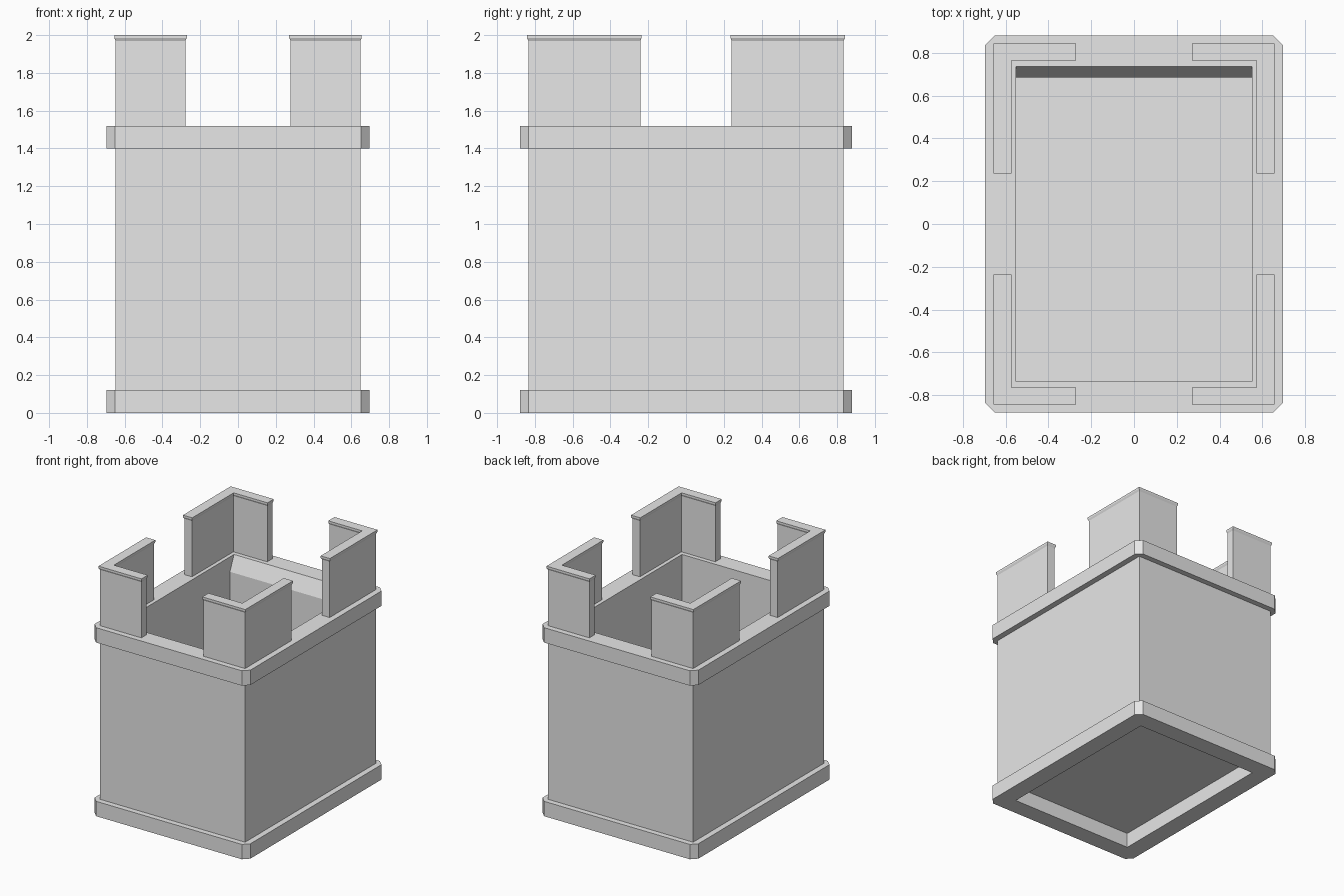
import bpy, bmesh

cube = bpy.data.objects.get("Cube")
if cube:
    bpy.data.objects.remove(cube, do_unlink=True)

stone = bpy.data.materials.new("plain grey")
stone.use_nodes = True
GREY = (0.8, 0.8, 0.8, 1)
stone.diffuse_color = GREY
stone.node_tree.nodes["Principled BSDF"].inputs["Base Color"].default_value = GREY


def rect(x, y, z, chamfer=0.0, back=None):
    """Rectangular loop with cut corners; back moves the +y side."""
    b = y if back is None else back
    c = chamfer
    return [(p, q, z) for p, q in (
        (x, c - y), (x, b - c), (x - c, b), (c - x, b),
        (-x, b - c), (-x, c - y), (c - x, -y), (x - c, -y))]


def loft(name, loops, ring=False):
    """Bridge the loops in order, then close them as a ring or with end caps."""
    bm = bmesh.new()
    rows = [[bm.verts.new(p) for p in loop] for loop in loops]
    pairs = list(zip(rows, rows[1:]))
    if ring:
        pairs.append((rows[-1], rows[0]))
    else:
        bm.faces.new(rows[0][::-1])
        bm.faces.new(rows[-1])
    for a, b in pairs:
        for i in range(len(a)):
            j = (i + 1) % len(a)
            bm.faces.new((a[i], a[j], b[j], b[i]))
    bmesh.ops.remove_doubles(bm, verts=bm.verts, dist=0.0001)
    bmesh.ops.recalc_face_normals(bm, faces=bm.faces)
    mesh = bpy.data.meshes.new(name)
    bm.to_mesh(mesh)
    bm.free()
    mesh.materials.append(stone)
    obj = bpy.data.objects.new(name, mesh)
    bpy.context.collection.objects.link(obj)
    return obj


BX, BY = 0.648, 0.835      # wall outside
TX, TY = 0.695, 0.88       # trim outside
IX, IY = 0.55, 0.735       # opening
LEDGE = 0.683              # thicker rear wall inside
CUT = 0.045
LOW, HIGH, DECK = 0.12, 1.40, 1.52

# Hollow tower body with a thin floor
loft("tower_walls", [
    rect(BX, BY, LOW), rect(BX, BY, HIGH),
    rect(IX, IY, HIGH, back=LEDGE), rect(IX, IY, LOW + 0.02, back=LEDGE)])

# Chamfered trim bands, the upper one sloping inward at the rear
for name, z0, z1, back in (("base_trim", 0, LOW, IY), ("upper_trim", HIGH, DECK, LEDGE)):
    loft(name, [
        rect(TX, TY, z0, CUT), rect(TX, TY, z1, CUT),
        rect(IX, IY, z1), rect(IX, IY, z0, back=back)], ring=True)


def corner(sx, sy, z, flare):
    """L-shaped plan of one corner battlement."""
    f = flare
    ox, oy = BX + f, BY + f
    ix, iy = 0.58 - f, 0.77 - f
    ex, ey = 0.278 - f, 0.242 - f
    plan = [(ox, oy), (ex, oy), (ex, iy), (ix, iy), (ix, ey), (ox, ey)]
    return [(sx * x, sy * y, z) for x, y in plan]


# Four corner battlements with a slightly flared cap
for sx, side in ((1, "left"), (-1, "right")):
    for sy, end in ((1, "back"), (-1, "front")):
        loft(f"{end}_{side}_battlement", [
            corner(sx, sy, z, f) for z, f in
            ((DECK, 0), (1.97, 0), (1.985, 0.007), (2.0, 0.007))])
